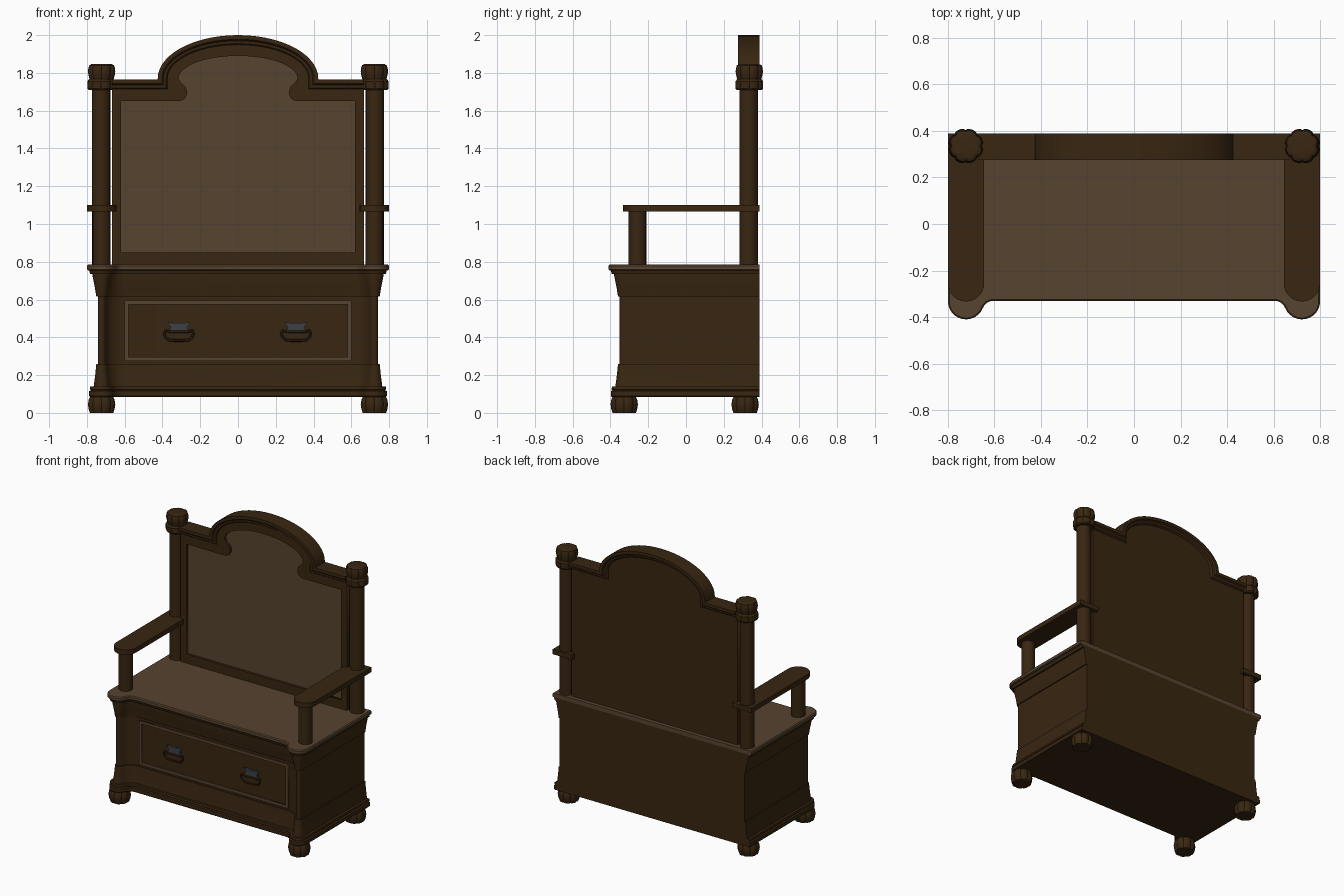
import bpy, bmesh
from math import sin, cos, pi, atan2, sqrt

if "Cube" in bpy.data.objects:
    bpy.data.objects.remove(bpy.data.objects["Cube"])


def mat(name, c):
    m = bpy.data.materials.new(name)
    m.diffuse_color = (*c, 1)
    m.use_nodes = True
    m.node_tree.nodes["Principled BSDF"].inputs["Base Color"].default_value = m.diffuse_color
    return m


DARK = mat("dark_wood", (0.040, 0.019, 0.0055))
LIGHT = mat("light_wood", (0.095, 0.056, 0.028))
METAL = mat("grey_metal", (0.045, 0.052, 0.06))


def finish(ob, m, smooth=True):
    ob.data.materials.clear()
    ob.data.materials.append(m)
    bpy.ops.object.select_all(action='DESELECT')
    ob.select_set(True)
    bpy.context.view_layer.objects.active = ob
    if ob.type == 'CURVE':
        bpy.ops.object.convert(target='MESH')
        ob = bpy.context.view_layer.objects.active
    if smooth:
        bpy.ops.object.shade_smooth_by_angle(angle=0.5)
    return ob


def loft(name, rings, m):
    """Skin closed rings of equal length and cap both ends."""
    bm = bmesh.new()
    vs = [[bm.verts.new(p) for p in r] for r in rings]
    n = len(rings[0])
    for a, b in zip(vs, vs[1:]):
        for i in range(n):
            j = (i + 1) % n
            bm.faces.new((a[i], a[j], b[j], b[i]))
    bm.faces.new(vs[0])
    bm.faces.new(vs[-1])
    bmesh.ops.recalc_face_normals(bm, faces=bm.faces)
    me = bpy.data.meshes.new(name)
    bm.to_mesh(me)
    bm.free()
    ob = bpy.data.objects.new(name, me)
    bpy.context.collection.objects.link(ob)
    return finish(ob, m)


def curve(name, loops, loc):
    cu = bpy.data.curves.new(name, 'CURVE')
    for pts in loops:
        sp = cu.splines.new('POLY')
        sp.points.add(len(pts) - 1)
        for p, (x, z) in zip(sp.points, pts):
            p.co = (x, z, 0, 1)
        sp.use_cyclic_u = True
    ob = bpy.data.objects.new(name, cu)
    ob.location = loc
    ob.rotation_euler = (pi / 2, 0, 0)
    bpy.context.collection.objects.link(ob)
    return ob


def plate(name, loops, y0, y1, m, x=0, z=0):
    """Upright board from x-z outlines; a second loop cuts a hole."""
    ob = curve(name, loops, (x, (y0 + y1) / 2, z))
    ob.data.dimensions = '2D'
    ob.data.fill_mode = 'BOTH'
    ob.data.extrude = (y1 - y0) / 2
    return finish(ob, m, False)


def turned(name, x, y, prof, m, lobes=0, n=20):
    """Turning from (z, radius) pairs, optionally with scalloped sides."""
    n = lobes * 6 if lobes else n
    rings = []
    for z, r in prof:
        ring = []
        for i in range(n):
            a = 2 * pi * i / n
            k = 0.91 + 0.09 * sqrt(abs(sin(a * lobes / 2))) if lobes else 1
            ring.append((x + r * k * cos(a), y + r * k * sin(a), z))
        rings.append(ring)
    return loft(name, rings, m)


def rect(x, z0, z1):
    return [(-x, z0), (x, z0), (x, z1), (-x, z1)]


def mirrored(half):
    return half + [(-x, z) for x, z in reversed(half)]


# Plan outline with round front corners, inset by d
def plan(d):
    cx, cy, R, rf = 0.722, -0.332, 0.078, 0.05
    fy = -0.33 - rf
    fx = cx - sqrt((R + rf) ** 2 - (cy - fy) ** 2)
    t = atan2(fy - cy, fx - cx)
    pts = [(cx + R - d, 0.39)]
    for i in range(13):
        a = t * i / 12
        pts.append((cx + (R - d) * cos(a), cy + (R - d) * sin(a)))
    for i in range(1, 7):
        a = t + pi + (pi / 2 - t - pi) * i / 6
        pts.append((fx + (rf + d) * cos(a), fy + (rf + d) * sin(a)))
    return mirrored(pts)


def stack(name, prof, m):
    loft(name, [[(x, y, z) for x, y in plan(d)] for z, d in prof], m)


# Chest and seat
stack("chest", [(.085, .016), (.09, .012), (.115, .012), (.12, .022), (.125, .016), (.14, .018),
                (.14, .036), (.20, .044), (.26, .05), (.26, .058), (.615, .058), (.615, .05),
                (.66, .043), (.725, .03), (.735, .03), (.735, .017), (.755, .012)], DARK)
stack("seat", [(.755, .006), (.76, 0), (.778, 0), (.785, .006)], LIGHT)

# Drawer border and handles
plate("drawer_border", [rect(.60, .275, .595), rect(.58, .295, .575)], -.281, -.27, LIGHT)
for x in (-.313, .307):
    plate("handle_plate", [mirrored([(.02, -.03), (.05, -.035), (.055, -.015), (.042, 0),
                                     (.06, .03), (.02, .025)])], -.288, -.27, METAL, x, .45)
    ob = curve("handle_pull", [mirrored([(.045, .43), (.07, .435), (.078, .42), (.07, .40),
                                         (.05, .385), (.02, .383)])], (x, -.295, 0))
    ob.data.dimensions = '3D'
    ob.data.bevel_depth = .007
    ob.data.bevel_resolution = 1
    finish(ob, DARK)

# Feet, posts, finials and arms
for s in (-1, 1):
    x = s * .722
    for y in (-.327, .313):
        turned("foot", x, y, [(0, .064), (.02, .071), (.045, .075), (.07, .071), (.088, .062)], DARK, 8)
    turned("back_post", x + s * .003, .332, [(.78, .049), (1.72, .049)], DARK)
    turned("post_collar", x + s * .002, .335, [(1.71, .07), (1.718, .076), (1.755, .076), (1.768, .066)], DARK, 8)
    turned("finial", x, .335, [(1.765, .066), (1.785, .071), (1.805, .075), (1.825, .073),
                               (1.84, .068), (1.847, .055)], DARK, 8)
    turned("arm_post", x, -.257, [(.78, .047), (1.07, .047)], DARK)
    arm = [(.722 + .078 * cos(-pi * i / 14), -.255 + .078 * sin(-pi * i / 14)) for i in range(15)]
    arm += [(.644, .39), (.80, .39)]
    loft("armrest", [[(s * px, py, z) for px, py in arm] for z in (1.065, 1.10)], DARK)


# Arched top outline, inset by t
def arch(t, n=28):
    a, b = .425 - t, .23 - t
    return [(a * cos(pi * i / n), 1.77 + b * sin(pi * i / n)) for i in range(n + 1)]


def top_path(t):
    a = .425 - t
    return [(.668, 1.765 - t), (a, 1.765 - t)] + arch(t) + [(-a, 1.765 - t), (-.668, 1.765 - t)]


# Crown moulding swept along the top
profile = [(0, .39), (0, .276), (.022, .276), (.03, .286), (.045, .288), (.055, .30),
           (.055, .36), (.045, .375), (.03, .378), (.022, .39)]
sides = [[(x, y, z) for x, z in top_path(t)] for t, y in profile]
loft("crown_moulding", list(zip(*sides)), DARK)

# Backrest frame, light panel and dark backing
outer = [(-.668, .78), (.668, .78)] + top_path(.02)
knob = [(.62, .85), (.62, 1.65), (.31, 1.65), (.287, 1.658), (.272, 1.68), (.27, 1.705),
        (.28, 1.73), (.30, 1.745)]
inner = knob + arch(.11) + [(-x, z) for x, z in reversed(knob)]
plate("backrest_frame", [outer, inner], .295, .335, DARK)
plate("backrest_panel", [inner], .312, .336, LIGHT)
plate("backrest_backing", [outer], .334, .362, DARK)
